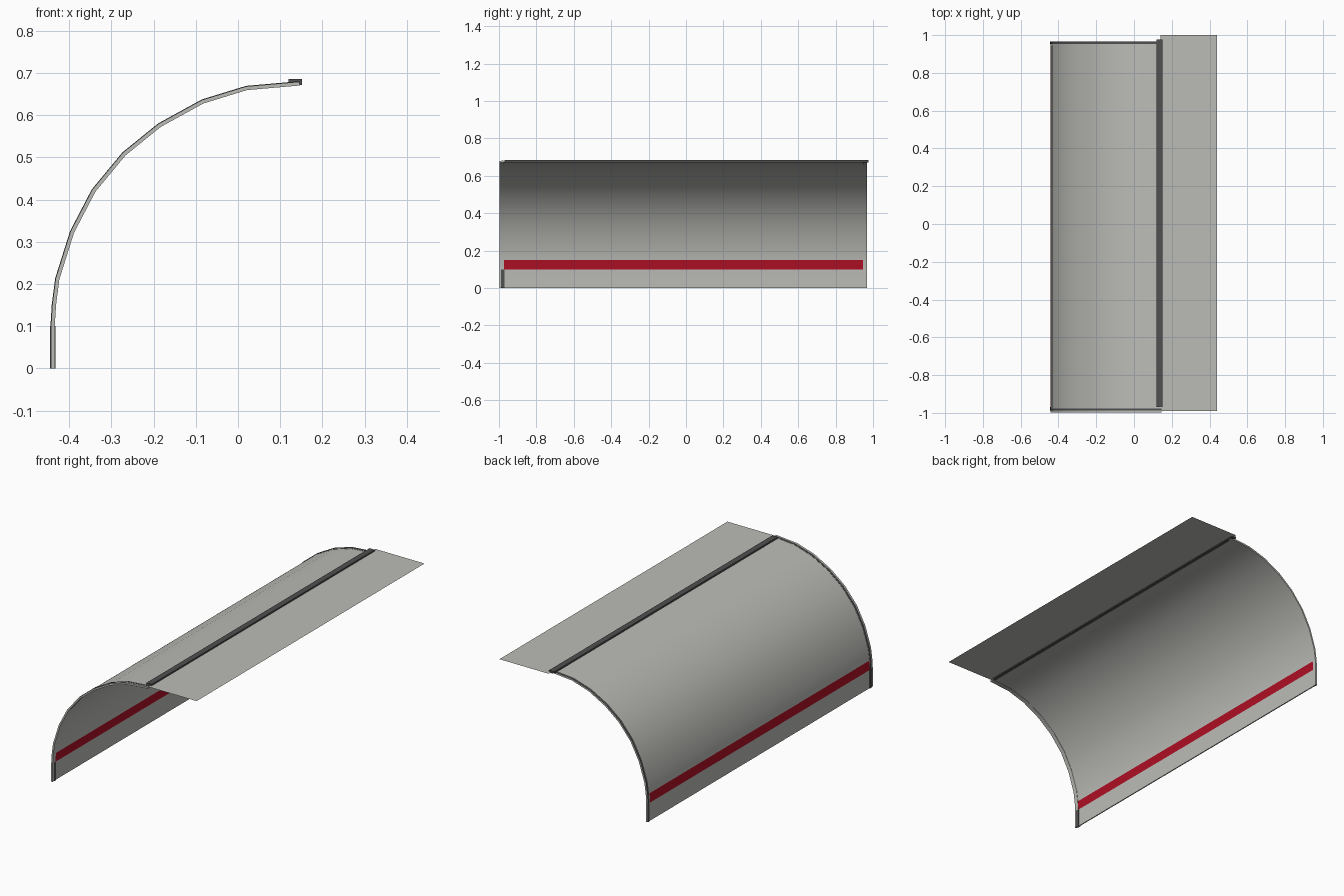
import bpy, bmesh
from mathutils import Vector
from math import radians

if "Cube" in bpy.data.objects:
    bpy.data.objects.remove(bpy.data.objects["Cube"])


def material(name, rgb):
    m = bpy.data.materials.new(name)
    m.diffuse_color = (*rgb, 1)
    m.use_nodes = True
    m.node_tree.nodes["Principled BSDF"].inputs["Base Color"].default_value = m.diffuse_color
    return m


GREY = material("light grey", (0.50, 0.50, 0.475))
DARK = material("dark grey", (0.08, 0.08, 0.08))
RED = material("red", (0.43, 0.005, 0.018))

# centre line of the curved wall (x, z)
CURVE = [(-0.439, 0), (-0.439, 0.1), (-0.436, 0.15), (-0.428, 0.212),
         (-0.393, 0.323), (-0.342, 0.421), (-0.270, 0.508), (-0.186, 0.576),
         (-0.084, 0.632), (0.02, 0.664), (0.146, 0.675)]


def finish(name, bm, mats, smooth=False):
    me = bpy.data.meshes.new(name)
    bm.to_mesh(me)
    bm.free()
    for m in mats:
        me.materials.append(m)
    ob = bpy.data.objects.new(name, me)
    bpy.context.collection.objects.link(ob)
    if smooth:
        bpy.ops.object.select_all(action='DESELECT')
        bpy.context.view_layer.objects.active = ob
        ob.select_set(True)
        bpy.ops.object.shade_smooth_by_angle(angle=radians(40))
    return ob


def shell(name, inner, outer, y0, y1, mats, rule=None):
    """Solid swept along y from the curve, between two offsets."""
    pts = [Vector(p) for p in CURVE]
    bm = bmesh.new()
    rings = []
    for i, p in enumerate(pts):
        t = (pts[min(i + 1, len(pts) - 1)] - pts[max(i - 1, 0)]).normalized()
        n = Vector((-t.y, t.x))            # points outwards
        if i == 0:
            n = Vector((-1, 0))
        ring = []
        for off, y in ((inner, y0), (outer, y0), (outer, y1), (inner, y1)):
            q = p + n * off
            ring.append(bm.verts.new((q.x, y, q.y)))
        rings.append(ring)
    for a, b in zip(rings, rings[1:]):
        for k in range(4):
            bm.faces.new((a[k], a[(k + 1) % 4], b[(k + 1) % 4], b[k]))
    bm.faces.new(rings[0])
    bm.faces.new(rings[-1])
    bmesh.ops.recalc_face_normals(bm, faces=bm.faces)
    if rule:
        for f in bm.faces:
            f.material_index = rule(f.calc_center_median())
    return finish(name, bm, mats, True)


def box(name, x, y, z, mat):
    bm = bmesh.new()
    bmesh.ops.create_cube(bm, size=1)
    for v in bm.verts:
        v.co = [(r[0] + r[1]) / 2 + c * (r[1] - r[0]) for c, r in zip(v.co, (x, y, z))]
    return finish(name, bm, [mat])


# curved wall with a red band near the foot
shell("curved_panel", -0.003, 0.003, -0.975, 0.947, [GREY, RED],
      lambda c: 1 if 0.1 < c.z < 0.15 else 0)

# end ribs, each with a dark seal set on the outside
for label, y0, y1, s0, s1 in (("front", -0.998, -0.974, -0.987, -0.976),
                              ("back", 0.946, 0.967, 0.953, 0.966)):
    shell(label + "_rib", -0.005, 0.004, y0, y1, [GREY])
    shell(label + "_seal", 0.003, 0.0052, s0, s1, [DARK])

# foot latch at the front corner
box("foot_latch", (-0.4455, -0.4325), (-0.988, -0.97), (0, 0.1), DARK)

# hinge rail along the top
box("hinge_rail_upper", (0.12, 0.152), (-0.97, 0.977), (0.676, 0.685), DARK)
box("hinge_rail_lower", (0.133, 0.151), (-0.97, 0.977), (0.671, 0.676), DARK)

# flat lid sheet
bm = bmesh.new()
bm.faces.new([bm.verts.new((x, y, 0.677)) for x, y in
              ((0.14, -0.99), (0.44, -0.99), (0.44, 1.0), (0.14, 1.0))])
finish("lid_sheet", bm, [GREY])
